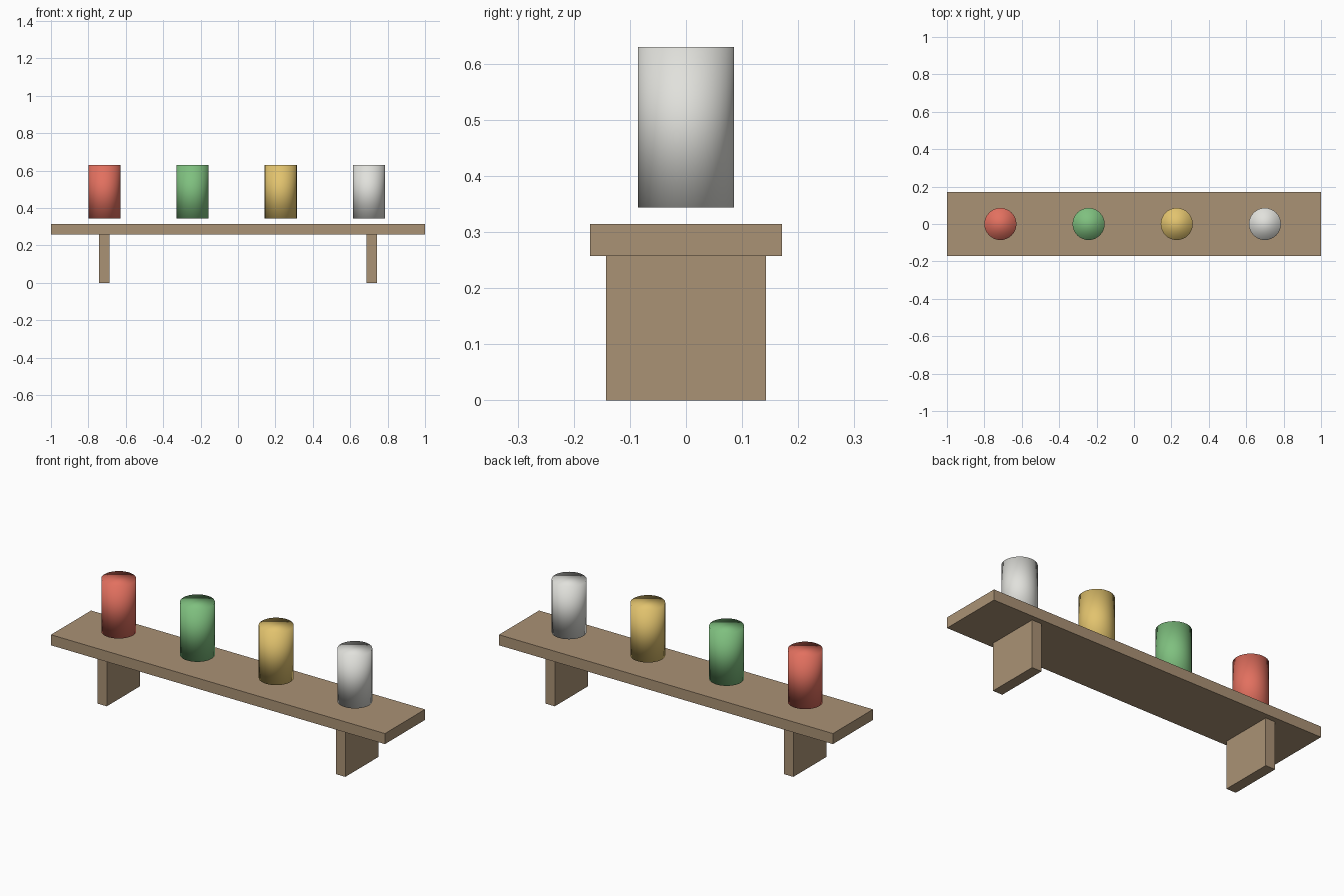
import bpy

if "Cube" in bpy.data.objects:
    bpy.data.objects.remove(bpy.data.objects["Cube"])

U = 1 / 3.5  # plank is 7 units long, scaled to 2


def material(name, rgb):
    """Flat colour given as 0-255 sRGB, stored as linear."""
    mat = bpy.data.materials.new(name)
    lin = [((c / 255 + 0.055) / 1.055) ** 2.4 for c in rgb]
    mat.diffuse_color = (*lin, 1)
    mat.use_nodes = True
    mat.node_tree.nodes["Principled BSDF"].inputs["Base Color"].default_value = mat.diffuse_color
    return mat


def box(name, centre, size, mat):
    bpy.ops.mesh.primitive_cube_add(size=1, location=centre)
    ob = bpy.context.object
    ob.name = name
    ob.scale = size
    bpy.ops.object.transform_apply(location=False, rotation=False, scale=True)
    ob.data.materials.append(mat)


def peg(name, x, mat):
    bpy.ops.mesh.primitive_cylinder_add(
        vertices=32, radius=0.3 * U, depth=U, location=(x, 0, 1.705 * U))
    ob = bpy.context.object
    ob.name = name
    ob.data.materials.append(mat)
    bpy.ops.object.shade_smooth()  # caps are smoothed into the sides


wood = material("wood brown", (170, 146, 117))

# Plank
box("plank", (0, 0, U), (7 * U, 1.2 * U, 0.2 * U), wood)

# Two upright supports under the plank
for side, sx in (("left", -1), ("right", 1)):
    box(side + "_support", (sx * 2.5 * U, 0, 0.45 * U),
        (0.2 * U, U, 0.9 * U), wood)

# Row of four coloured cylinders hovering just above the plank
colours = (("red", (226, 112, 95)), ("green", (127, 192, 127)),
           ("yellow", (226, 195, 110)), ("white", (225, 225, 220)))
for i, (colour, rgb) in enumerate(colours):
    peg(colour + "_cylinder", (-2.5 + 1.65 * i) * U, material(colour, rgb))
